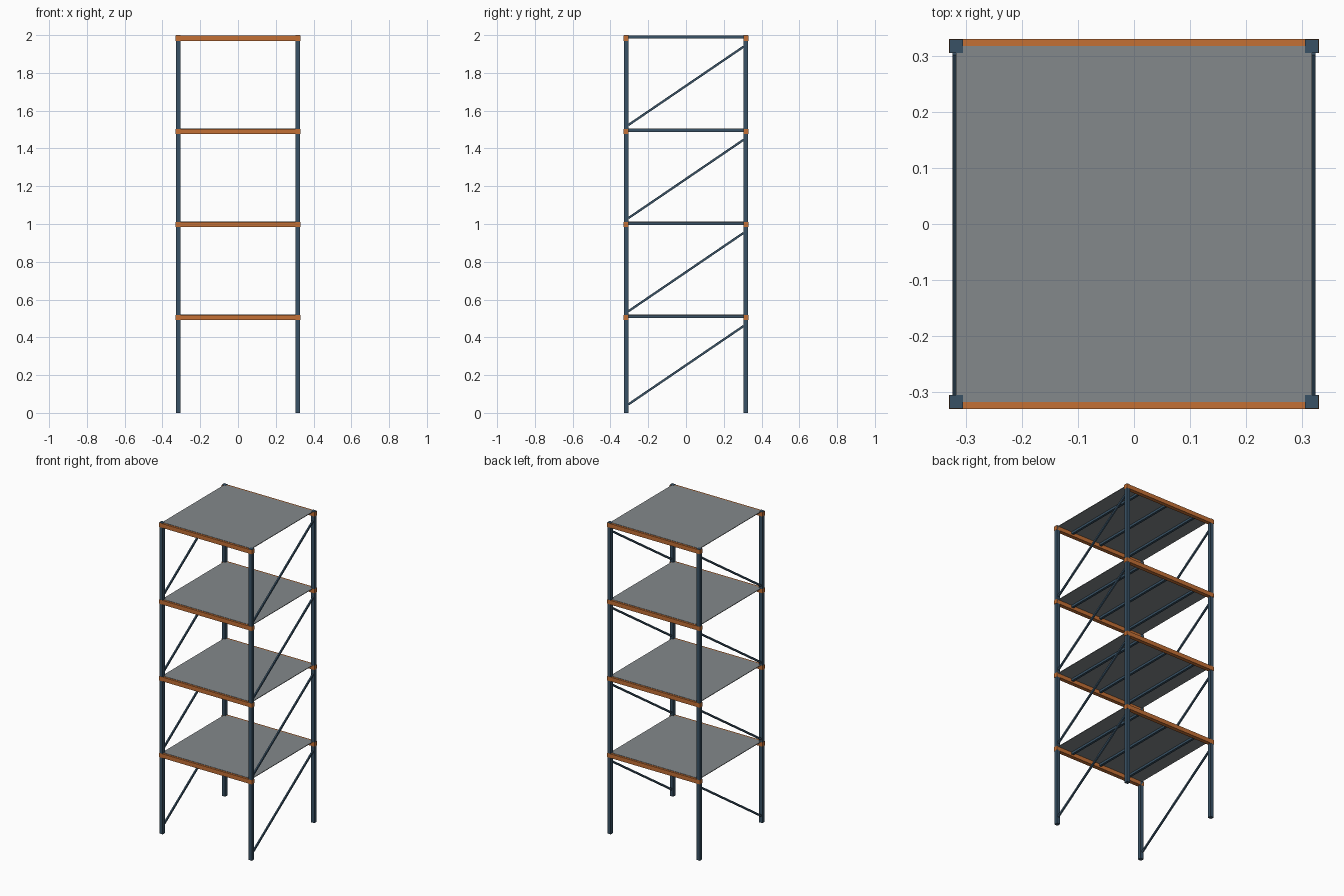
import bpy
import math
from mathutils import Vector

cube = bpy.data.objects.get("Cube")
if cube:
    bpy.data.objects.remove(cube, do_unlink=True)


def make_material(name, rgb):
    mat = bpy.data.materials.new(name)
    mat.use_nodes = True
    colour = (*rgb, 1.0)
    mat.diffuse_color = colour
    mat.node_tree.nodes["Principled BSDF"].inputs["Base Color"].default_value = colour
    return mat


blue = make_material("slate blue steel", (0.04, 0.083, 0.13))
orange = make_material("orange steel", (0.55, 0.16, 0.035))
grey = make_material("grey panel", (0.23, 0.25, 0.26))


def box(name, centre, size, mat, tilt=0.0):
    """Box with its real size in the mesh, tilted about the x axis."""
    bpy.ops.mesh.primitive_cube_add(size=1, location=centre)
    obj = bpy.context.object
    obj.name = name
    for v in obj.data.vertices:
        v.co *= Vector(size)
    obj.rotation_euler.x = tilt
    obj.data.materials.append(mat)
    return obj


HALF = 0.33           # outer half width of the rack
POST = 0.024
PITCH = 0.493         # height between shelves
TOP = 1.997           # top of the highest beam
BEAM_H = 0.027
SIDES = (("right", 1), ("left", -1))
ENDS = (("front", -1), ("back", 1))

# Corner posts
inset = HALF - 0.001 - POST / 2
for side, sx in SIDES:
    for end, sy in ENDS:
        box(f"{end}_{side}_post", (sx * inset, sy * inset, 1.0), (POST, POST, 2.0), blue)

for level in range(4):
    n = level + 1
    top = TOP - (3 - level) * PITCH

    # Front and back beams
    for end, sy in ENDS:
        box(f"{end}_beam_{n}", (0, sy * (HALF - 0.0125), top - BEAM_H / 2),
            (HALF * 2, 0.025, BEAM_H), orange)

    # Shelf panel
    box(f"shelf_panel_{n}", (0, 0, top), (0.634, 0.634, 0.004), grey)

    # Joists under the panel
    for j in (-1, 0, 1):
        box(f"joist_{n}_{j + 2}", (j * 0.21, 0, top - 0.009), (0.015, 0.61, 0.014), blue)

    # Diagonal braces on both sides, rising to the back
    run, rise = 0.61, 0.415
    low = 0.045 + level * PITCH
    for side, sx in SIDES:
        box(f"{side}_brace_{n}", (sx * 0.319, 0, low + rise / 2),
            (0.009, math.hypot(run, rise), 0.012), blue, math.atan2(rise, run))
